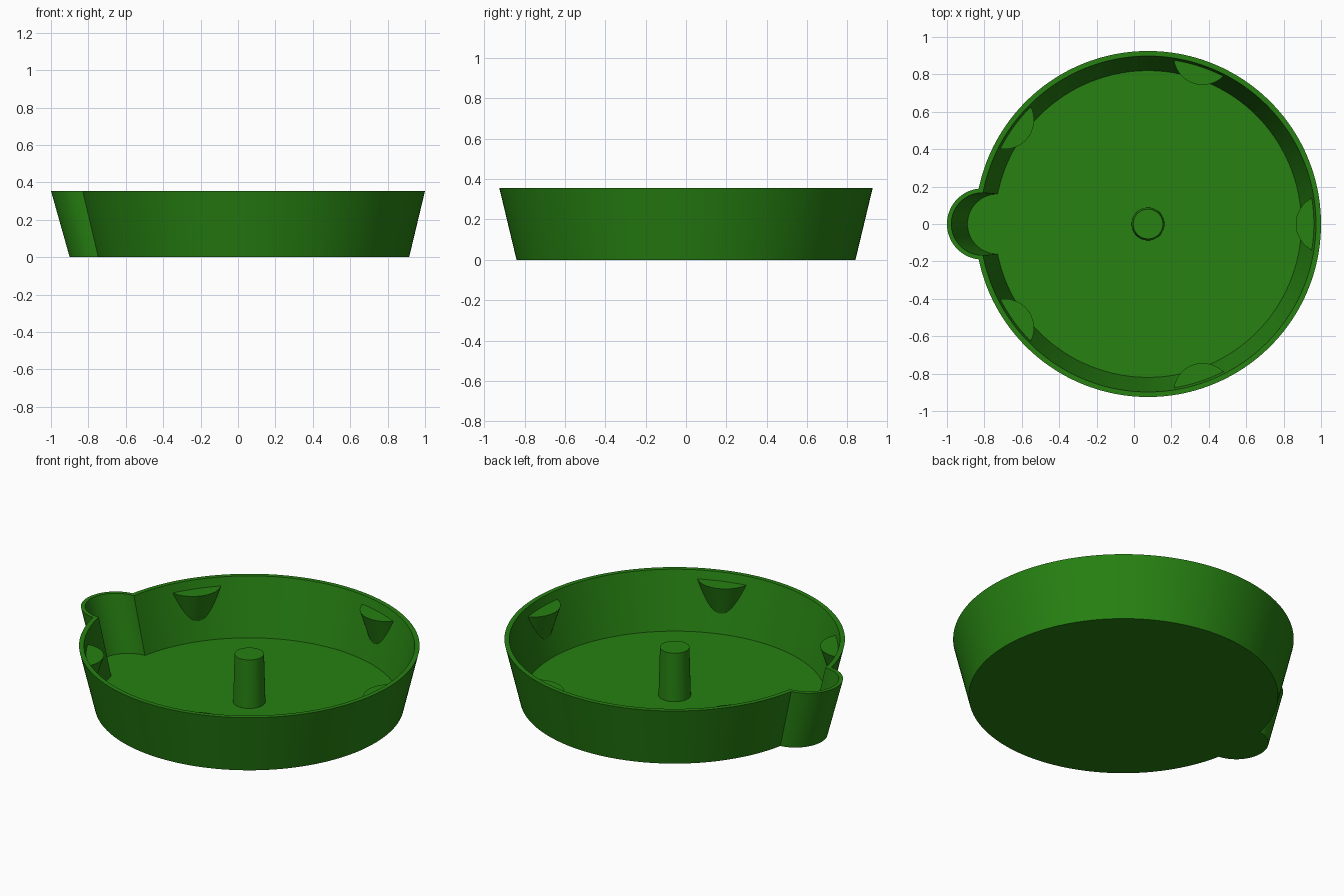
import bpy, bmesh
from math import pi, sqrt, atan2, cos, sin, radians

if "Cube" in bpy.data.objects:
    bpy.data.objects.remove(bpy.data.objects["Cube"])

CX = 0.075      # dish centre on x
H = 0.355       # rim height
FLOOR = 0.02    # inside floor height

mat = bpy.data.materials.new("green")
mat.diffuse_color = (0.02, 0.22, 0.006, 1)
mat.use_nodes = True
mat.node_tree.nodes["Principled BSDF"].inputs["Base Color"].default_value = mat.diffuse_color


def arc(cx, r, a0, a1, n, z):
    return [(cx + r * cos(a0 + (a1 - a0) * i / n), r * sin(a0 + (a1 - a0) * i / n), z)
            for i in range(n)]


def meet(R, r, d):
    """Angles, on each circle, of the point where two circles cross."""
    x = (d * d + R * R - r * r) / (2 * d)
    y = sqrt(max(0, R * R - x * x))
    return atan2(y, x), atan2(y, x - d)


def union_loop(z, R, d, r):
    a, b = meet(R, r, d)
    return arc(0, R, a, 2 * pi - a, 160, z) + arc(d, r, -b, b, 40, z)


def lens_loop(z, R, d, r):
    a, b = meet(R, r, d)
    return arc(0, R, -a, a, 16, z) + arc(d, r, b, 2 * pi - b, 24, z)


def loft(name, loops, turn=0.0):
    """Skin a stack of closed loops and cap both ends."""
    bm = bmesh.new()
    rows = [[bm.verts.new(p) for p in lp] for lp in loops]
    n = len(rows[0])
    for lo, hi in zip(rows, rows[1:]):
        for i in range(n):
            j = (i + 1) % n
            bm.faces.new((lo[i], lo[j], hi[j], hi[i]))
    bm.faces.new(rows[0][::-1])
    bm.faces.new(rows[-1])
    bmesh.ops.remove_doubles(bm, verts=bm.verts, dist=1e-5)
    bmesh.ops.recalc_face_normals(bm, faces=bm.faces)
    mesh = bpy.data.meshes.new(name)
    bm.to_mesh(mesh)
    bm.free()
    mesh.materials.append(mat)
    ob = bpy.data.objects.new(name, mesh)
    bpy.context.collection.objects.link(ob)
    ob.location.x = CX
    ob.rotation_euler.z = turn
    bpy.ops.object.select_all(action='DESELECT')
    ob.select_set(True)
    bpy.context.view_layer.objects.active = ob
    bpy.ops.object.shade_smooth_by_angle(angle=radians(30))
    return ob


# Dish with side spout: outside bottom, outside rim, inside rim, inside floor
loft("dish", [
    union_loop(0, 0.84, 0.80, 0.175),
    union_loop(H, 0.925, 0.885, 0.19),
    union_loop(H, 0.898, 0.885, 0.167),
    union_loop(FLOOR, 0.82, 0.805, 0.16),
], pi)

# Tapered centre post
loft("center_post", [arc(0, 0.088, 0, 2 * pi, 48, FLOOR - 0.01),
                     arc(0, 0.08, 0, 2 * pi, 48, 0.307)])

# Five flat-topped ledges: tapered pegs cut off by the sloping wall
TOP, TIP, ROWS = 0.306, 0.112, 14
ledge = []
for k in range(ROWS + 1):
    z = TIP + (TOP - TIP) * (k / ROWS) ** 2
    wall = 0.83 + 0.233 * (z - FLOOR)       # slightly buried in the wall
    ledge.append(lens_loop(z, wall, 0.945, 0.155 - 0.316 * (TOP - z)))
for i in range(5):
    loft(f"ledge_{i + 1}", ledge, radians(72 * i))
